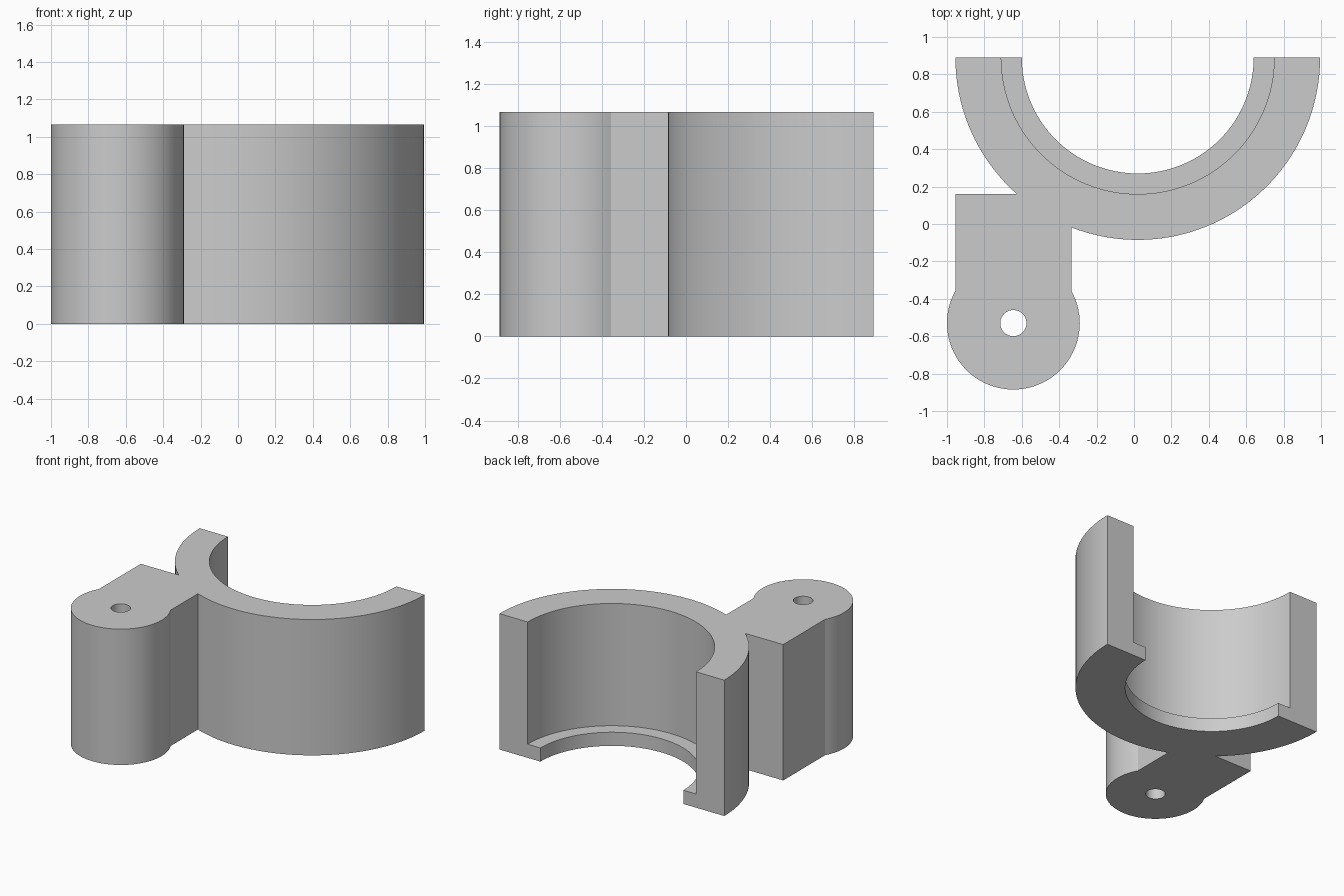
import bpy, bmesh, math
from mathutils import Vector

cube = bpy.data.objects.get("Cube")
if cube:
    bpy.data.objects.remove(cube, do_unlink=True)

HEIGHT, LIP = 1.065, 0.107
RING, OUTER, BORE, LIP_R = Vector((0.02, 0.89)), 0.975, 0.73, 0.62
BOSS, BOSS_R, HOLE_R = Vector((-0.645, -0.53)), 0.355, 0.07
ARM_HALF, ARM_BACK = 0.31, 0.16

grey = bpy.data.materials.new("plain_grey")
grey.use_nodes = True
colour = (0.6, 0.6, 0.6, 1)
grey.diffuse_color = colour
grey.node_tree.nodes["Principled BSDF"].inputs["Base Color"].default_value = colour


def arc(centre, radius, start, end, steps):
    return [centre + radius * Vector((math.cos(a), math.sin(a)))
            for a in (start + (end - start) * i / steps for i in range(steps + 1))]


def prism(name, outline, bottom, top):
    bm = bmesh.new()
    face = bm.faces.new([bm.verts.new((p.x, p.y, bottom)) for p in outline])
    moved = bmesh.ops.extrude_face_region(bm, geom=[face])["geom"]
    bmesh.ops.translate(bm, vec=(0, 0, top - bottom),
                        verts=[v for v in moved if isinstance(v, bmesh.types.BMVert)])
    bmesh.ops.recalc_face_normals(bm, faces=bm.faces)
    mesh = bpy.data.meshes.new(name)
    bm.to_mesh(mesh)
    bm.free()
    mesh.materials.append(grey)
    obj = bpy.data.objects.new(name, mesh)
    bpy.context.collection.objects.link(obj)
    return obj


# Outline: half ring, straight arm and round boss
tau, pi = math.tau, math.pi
arm_back = pi + math.asin((RING.y - ARM_BACK) / OUTER)
arm_side = tau - math.acos((BOSS.x + ARM_HALF - RING.x) / OUTER)
neck = math.acos(ARM_HALF / BOSS_R)
outline = arc(RING, OUTER, pi, arm_back, 18)
outline.append(Vector((BOSS.x - ARM_HALF, ARM_BACK)))
outline += arc(BOSS, BOSS_R, pi - neck, tau + neck, 56)
outline += arc(RING, OUTER, arm_side, tau, 44)
outline += arc(RING, LIP_R, tau, pi, 64)
clamp = prism("half_ring_clamp", outline, 0, HEIGHT)

# Cut the wide bore above the lip and the bolt hole through the boss
cutters = [
    prism("bore_cutter", arc(RING, BORE, pi, tau, 64) +
          [RING + Vector((BORE, 0.2)), RING + Vector((-BORE, 0.2))], LIP, HEIGHT + 0.2),
    prism("bolt_hole_cutter", arc(BOSS, HOLE_R, 0, tau, 40)[:-1], -0.2, HEIGHT + 0.2),
]
for cutter in cutters:
    cut = clamp.modifiers.new(cutter.name, "BOOLEAN")
    cut.operation, cut.solver, cut.object = "DIFFERENCE", "EXACT", cutter
    cutter.hide_render = True

bpy.context.view_layer.update()
result = bpy.data.meshes.new_from_object(
    clamp.evaluated_get(bpy.context.evaluated_depsgraph_get()))
clamp.modifiers.clear()
clamp.data = result
for cutter in cutters:
    bpy.data.objects.remove(cutter, do_unlink=True)

# Smooth the curved walls, keep the edges crisp
bpy.ops.object.select_all(action="DESELECT")
clamp.select_set(True)
bpy.context.view_layer.objects.active = clamp
bpy.ops.object.shade_smooth_by_angle(angle=math.radians(25))
